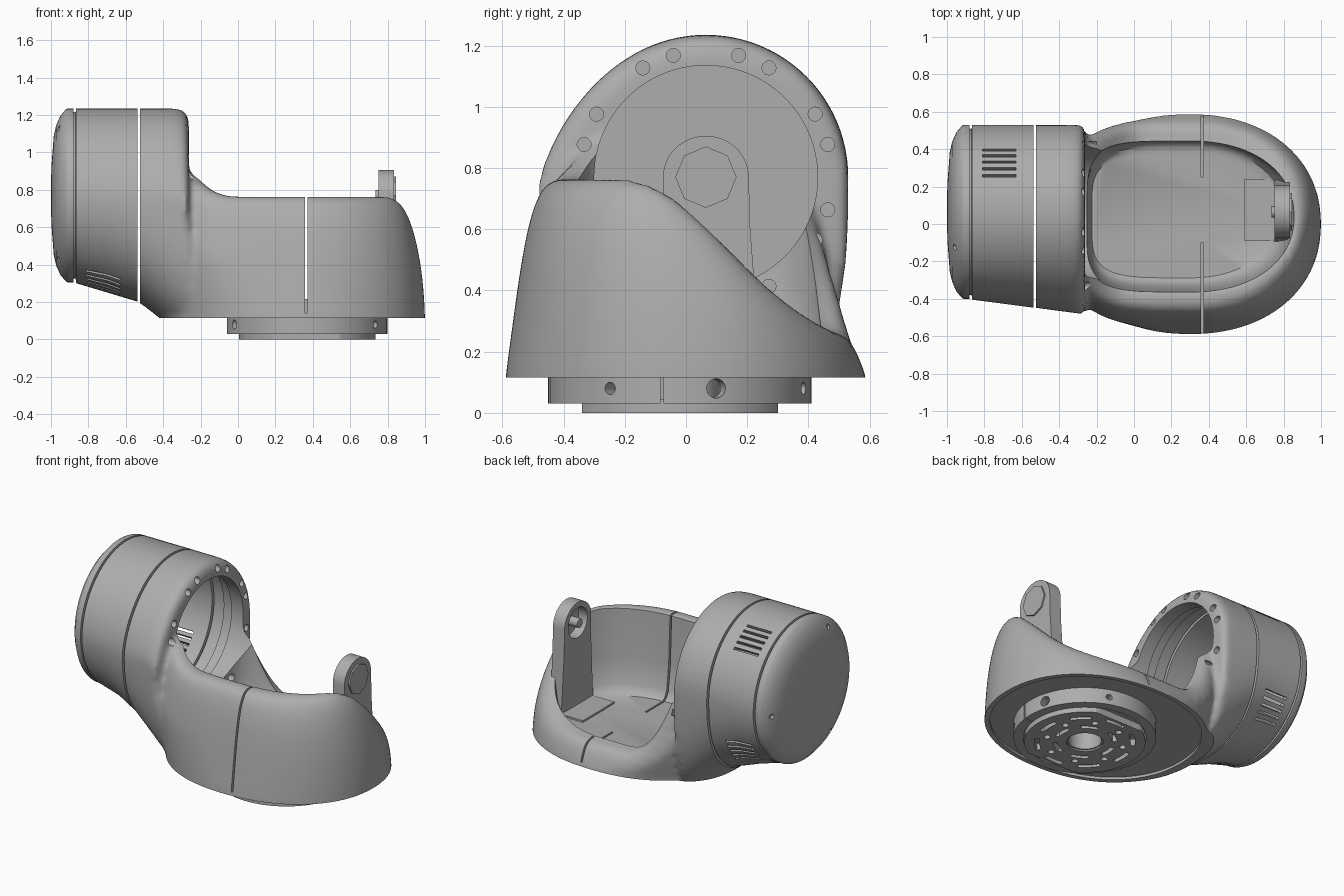
import bpy, bmesh
from math import sin, cos, pi, radians, copysign
from mathutils import Vector

if "Cube" in bpy.data.objects:
    bpy.data.objects.remove(bpy.data.objects["Cube"])

CY, CZ, R = 0.065, 0.77, 0.465      # drum axis and radius
BX, BY = 0.37, -0.02                # mounting ring centre
FLOOR, BASE = 0.215, 0.115
parts = []


def turn(n):
    return [2 * pi * i / n for i in range(n)]


def loft(bm, rings, loop=False):
    vs = [[bm.verts.new(p) for p in ring] for ring in rings]
    pairs = list(zip(vs, vs[1:])) + ([(vs[-1], vs[0])] if loop else [])
    for a, b in pairs:
        for i in range(len(a)):
            j = (i + 1) % len(a)
            bm.faces.new((a[i], a[j], b[j], b[i]))
    if not loop:
        bm.faces.new(vs[0])
        bm.faces.new(vs[-1])


def make(name, bm, part=True):
    bmesh.ops.recalc_face_normals(bm, faces=bm.faces[:])
    me = bpy.data.meshes.new(name)
    bm.to_mesh(me)
    bm.free()
    ob = bpy.data.objects.new(name, me)
    bpy.context.collection.objects.link(ob)
    ob.hide_render = not part
    if part:
        parts.append(ob)
    return ob


def solid(name, rings, part=True, loop=False):
    bm = bmesh.new()
    loft(bm, rings, loop)
    return make(name, bm, part)


def box(name, lo, hi, part=False):
    rings = [[(lo[0], lo[1], z), (hi[0], lo[1], z), (hi[0], hi[1], z), (lo[0], hi[1], z)]
             for z in (lo[2], hi[2])]
    return solid(name, rings, part)


def rod(bm, start, direction, r, length, n=16):
    d = Vector(direction).normalized()
    q = d.to_track_quat('Z', 'Y')
    loft(bm, [[Vector(start) + d * t + q @ Vector((r * cos(a), r * sin(a), 0)) for a in turn(n)]
              for t in (0, length)])


def around_x(profile, n=96):
    return [[(x, CY + r * cos(a), CZ + r * sin(a)) for a in turn(n)] for x, r in profile]


def around_z(profile, n=72):
    return [[(BX + r * cos(a), BY + r * sin(a), z) for a in turn(n)] for r, z in profile]


def bake(ob):
    dg = bpy.context.evaluated_depsgraph_get()
    me = bpy.data.meshes.new_from_object(ob.evaluated_get(dg))
    ob.modifiers.clear()
    ob.data = me


def cut(ob, cutter, op='DIFFERENCE'):
    m = ob.modifiers.new("cut", 'BOOLEAN')
    m.operation, m.solver, m.object = op, 'EXACT', cutter
    bake(ob)
    bpy.data.objects.remove(cutter)


def power(v, p):
    return copysign(abs(v) ** p, v)


def section(x, s=1.0):
    """Drum cross-section, swelling downward and to the front near the bowl."""
    bottom = 0.2 - (x + 0.53) * (0.3 if x < -0.53 else 0.77)
    p = 2 / (2 + min(1, max(0, (x + 0.7) / 0.4)))
    ring = []
    for a in turn(96):
        c, v = cos(a), sin(a)
        k = 1 + (s - 1) * max(0, v) ** 0.7
        swell = 0.13 * (x + 0.9) * (1 - max(0, v)) ** 1.5 if c < 0 else 0
        if v < 0:
            c, v = power(c, p), power(v, p)
        rz = CZ - bottom if v < 0 else R
        ring.append((x, CY + k * (R + swell) * c, CZ + k * rz * v))
    return ring


def foot(a, s=1.0, p=0.93):
    if cos(a) > 0:
        p = 0.93
    return 0.3 + 0.7 * s * power(cos(a), p), 0.59 * s * power(sin(a), p)


def rim(a, s=1.0):
    left = cos(a) < 0
    p = 0.45 if left else 0.92
    sx = 1 - (1 - s) * 0.35 if left else s
    return 0.3 + 0.565 * sx * power(cos(a), p), 0.04 + 0.41 * s * power(sin(a), p)


def rim_height(a):
    x, y = rim(a)
    t = min(1, max(0, (y + 0.2) / 0.75))
    h = 0.765 - 0.53 * t * t * (3 - 2 * t)
    start = 0.04 + 0.1 * y
    rise = min(1, max(0, (start - x) / (start + 0.265)))
    return h + (0.93 - h) * rise ** 2.4


# Main body: drum collar and bowl blended into one skin
bm = bmesh.new()
loft(bm, [section(x, s) for x, s in ((-0.6, 1), (-0.53, 1), (-0.45, 1), (-0.4, 1), (-0.34, 1),
                                    (-0.3, 0.985), (-0.275, 0.94), (-0.263, 0.88))])
rings = [[(*foot(a), 0.05) for a in turn(96)]]
for k in range(17):
    s = sin(k / 16 * pi / 2)
    ring = []
    for a in turn(96):
        nose = max(0, cos(a))
        lean, n = 0.4 - 0.3 * nose, 4.5 - 2.4 * nose
        inset = lean * s + (1 - lean) * (1 - max(0, 1 - s ** n) ** (1 / n))
        (x0, y0), (x1, y1) = foot(a, 1, 0.93 - 0.33 * min(1, 2 * s)), rim(a)
        ring.append((x0 + (x1 - x0) * inset, y0 + (y1 - y0) * inset,
                     BASE + (rim_height(a) - BASE) * s))
    rings.append(ring)
rings.append([(0.3 + 0.03 * cos(a), 0.04 + 0.03 * sin(a), 0.4) for a in turn(96)])
loft(bm, rings)
body = make("body_shell", bm)
m = body.modifiers.new("blend", 'REMESH')
m.mode, m.voxel_size = 'VOXEL', 0.02
m = body.modifiers.new("soften", 'SMOOTH')
m.factor, m.iterations = 0.5, 10
bake(body)
cut(body, box("trim", (-0.523, -2, BASE), (2, 2, 2)), 'INTERSECT')

# Bowl cavity, stepped drum bore, underside recess and split lines
rings = []
for u, s in ((0, 0.8), (0.03, 0.85), (0.1, 0.9), (0.4, 0.95), (1, 0.985)):
    rings.append([(*rim(a, s), FLOOR + (rim_height(a) - FLOOR) * u) for a in turn(96)])
rings.append([(*rim(a, 0.985), 2) for a in turn(96)])
cut(body, solid("cavity", rings, False))
cut(body, solid("bore", around_x(((-0.7, 0.43), (-0.43, 0.43), (-0.43, 0.4), (-0.35, 0.4),
                                  (-0.35, 0.365), (-0.15, 0.365))), False))
cut(body, solid("recess", [[(*foot(a, 0.95), z) for a in turn(96)] for z in (0.05, 0.132)], False))
for y0, y1 in ((-1, -0.1), (0.25, 1)):
    cut(body, box("split", (0.359, y0, 0.14), (0.371, y1, 2)))

# Screw holes around the collar face
bm = bmesh.new()
for deg in (15, 30, 60, 75, 105, 120, 150, 165, -15, -30, -60):
    a = radians(deg)
    rod(bm, (-0.31, CY + 0.412 * cos(a), CZ + 0.412 * sin(a)), (1, 0, 0), 0.023, 0.11)
cut(body, make("screw_holes", bm, False))

# Drum shell with three groups of vent slots
inner = around_x(((-0.538, 0.43), (-0.87, 0.43)))
drum = solid("drum_shell", [section(-0.865), section(-0.7), section(-0.538)] + inner, loop=True)
bm = bmesh.new()
for deg in (55, -42, 247):
    for k in range(-2, 3):
        a = radians(deg + 5.2 * k)
        c, s = cos(a), sin(a)
        loft(bm, [[(x, CY + r * c - t * s, CZ + r * s + t * c)
                   for r, t in ((0.38, -0.008), (0.65, -0.008), (0.65, 0.008), (0.38, 0.008))]
                  for x in (-0.81, -0.63)])
cut(drum, make("vents", bm, False))

# End cap with a recessed groove and three screws
cap = solid("drum_end_cap", around_x((
    (-1, 0.002), (-0.998, 0.15), (-0.985, 0.32), (-0.972, 0.375), (-0.95, 0.425), (-0.92, 0.46),
    (-0.91, R), (-0.879, R), (-0.879, 0.445), (-0.84, 0.44), (-0.84, 0.415), (-0.91, 0.4),
    (-0.91, 0.002))))
bm = bmesh.new()
for deg in (118, -2, 238):
    a = radians(deg)
    rod(bm, (-0.99, CY + 0.405 * cos(a), CZ + 0.405 * sin(a)), (1, 0, 0), 0.016, 0.045)
cut(cap, make("cap_holes", bm, False))

# Mounting ring with radial holes and a clamp slit
ring = solid("mounting_ring", around_z(((0.43, 0.03), (0.43, 0.14), (0.37, 0.14), (0.37, 0.03))),
             loop=True)
bm = bmesh.new()
for deg, r in ((16, 0.032), (-32, 0.02), (70, 0.02), (135, 0.032), (205, 0.025)):
    d = Vector((cos(radians(deg)), sin(radians(deg)), 0))
    rod(bm, Vector((BX, BY, 0.08)) + d * 0.33, d, r, 0.2)
cut(ring, make("ring_holes", bm, False))
cut(ring, box("slit", (0.7, -0.083, 0), (0.9, -0.073, 0.2)))

# Base plate with flats, curved slots, bolt holes and a hub
plate = solid("base_plate", around_z(((0.365, 0), (0.365, 0.045), (0.11, 0.045), (0.11, 0))),
              loop=True)
cut(plate, box("flats", (-1, -0.34, -1), (2, 0.3, 1)), 'INTERSECT')
bm = bmesh.new()
for r, count, span in ((0.29, 8, 26), (0.18, 6, 34)):
    for k in range(count):
        arc = [radians(360 * k / count + span * (j / 6 - 0.5)) for j in range(7)]
        loft(bm, [[(BX + q * cos(a), BY + q * sin(a), z)
                   for q, z in ((r - 0.014, -0.1), (r + 0.014, -0.1), (r + 0.014, 0.1), (r - 0.014, 0.1))]
                  for a in arc])
for k in range(8):
    a = radians(45 * k + 20)
    rod(bm, (BX + 0.235 * cos(a), BY + 0.235 * sin(a), -0.1), (0, 0, 1), 0.02, 0.2)
cut(plate, make("plate_slots", bm, False))
solid("hub", around_z(((0.13, 0.01), (0.13, 0.14), (0.1, 0.14), (0.1, 0.01))), loop=True)

# Upright bracket with a cupped pivot and its foot
outline = [(CY + 0.14 * cos(a), CZ + 0.135 * sin(a)) for a in (pi * i / 24 for i in range(25))]
outline += [(-0.075, 0.6), (-0.095, FLOOR - 0.01), (0.24, FLOOR - 0.01), (0.21, 0.6)]
bracket = solid("bracket", [[(x, y, z) for y, z in outline] for x in (0.75, 0.835)])
bm = bmesh.new()
rod(bm, (0.7, CY, CZ), (1, 0, 0), 0.1, 0.115, 32)
cut(bracket, make("cup", bm, False))
bm = bmesh.new()
rod(bm, (0.815, CY, CZ), (1, 0, 0), 0.1, 0.03, 8)
rod(bm, (0.735, CY, CZ), (1, 0, 0), 0.03, 0.09, 12)
make("pivot_bolt", bm)
box("bracket_foot", (0.59, -0.09, FLOOR - 0.01), (0.78, 0.24, FLOOR + 0.012), True)

# Finish
grey = bpy.data.materials.new("satin_grey")
grey.use_nodes = True
colour = (0.42, 0.42, 0.42, 1)
grey.diffuse_color = colour
grey.node_tree.nodes["Principled BSDF"].inputs["Base Color"].default_value = colour
bpy.ops.object.select_all(action='DESELECT')
for ob in parts:
    ob.data.materials.clear()
    ob.data.materials.append(grey)
    ob.select_set(True)
bpy.context.view_layer.objects.active = body
bpy.ops.object.shade_smooth_by_angle(angle=radians(35))
